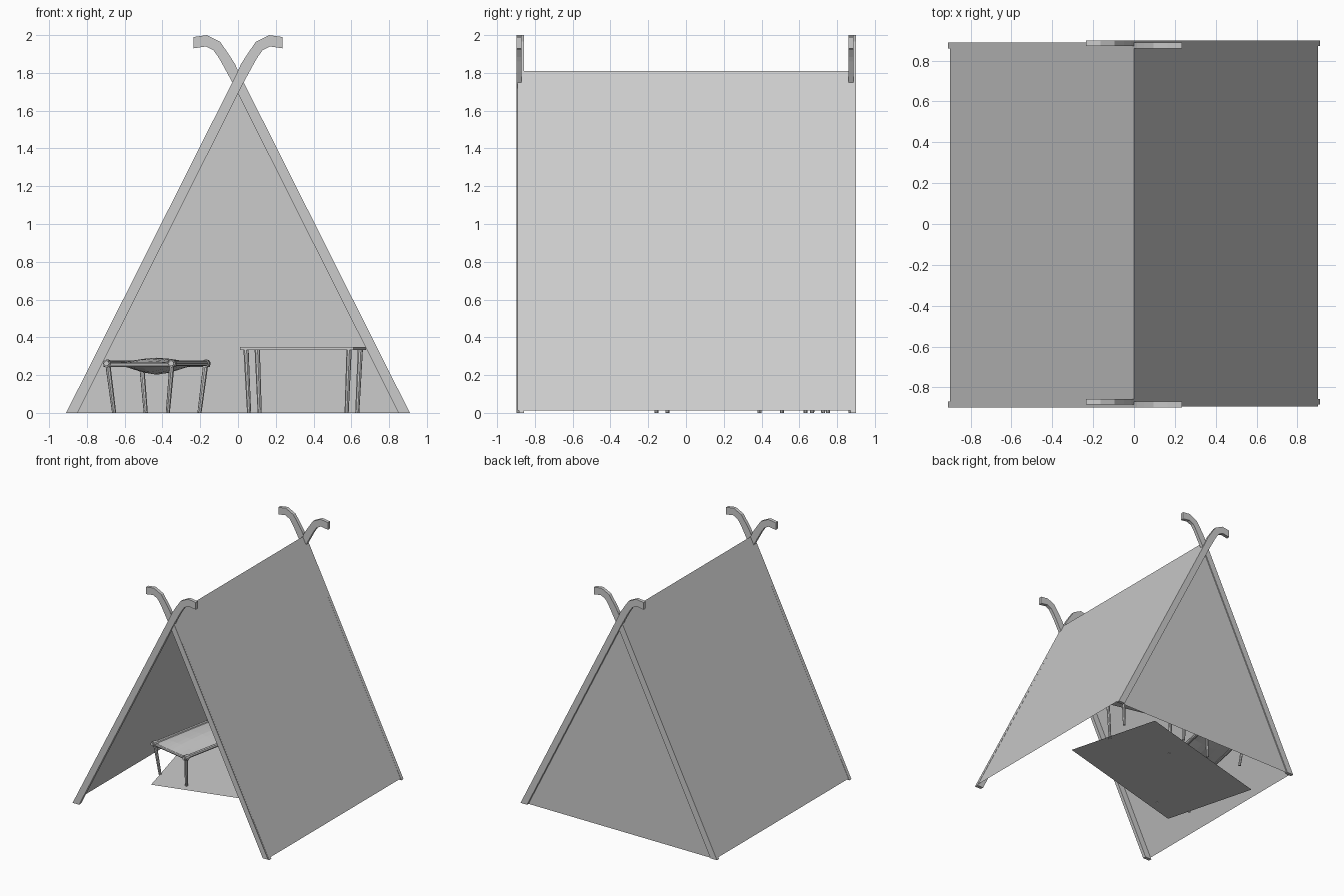
import bpy, math
from mathutils import Vector, Matrix

if "Cube" in bpy.data.objects:
    bpy.data.objects.remove(bpy.data.objects["Cube"])


def mesh(name, verts, faces, mat=None):
    me = bpy.data.meshes.new(name)
    me.from_pydata([tuple(v) for v in verts], [], faces)
    if mat:
        me.transform(mat)
    me.update()
    ob = bpy.data.objects.new(name, me)
    bpy.context.collection.objects.link(ob)
    return ob


def rod(name, a, b, r1, r2, mat, sides=8):
    a, b = Vector(a), Vector(b)
    q = (b - a).to_track_quat('Z', 'Y')
    verts = []
    for p, r in ((a, r1), (b, r2)):
        for i in range(sides):
            t = 2 * math.pi * i / sides
            verts.append(p + q @ Vector((r * math.cos(t), r * math.sin(t), 0)))
    faces = [(i, (i + 1) % sides, sides + (i + 1) % sides, sides + i) for i in range(sides)]
    faces += [tuple(reversed(range(sides))), tuple(range(sides, 2 * sides))]
    return mesh(name, verts, faces, mat)


def placed(x, y, degrees):
    return Matrix.Translation((x, y, 0)) @ Matrix.Rotation(math.radians(degrees), 4, 'Z')


# Crossed poles with curled tips: outer edge then inner edge, as a strip
outer = [(-.91, 0), (-.005, 1.80), (.035, 1.875), (.06, 1.92), (.095, 1.965), (.165, 2.0), (.235, 1.99)]
inner = [(-.85, 0), (.03, 1.75), (.09, 1.86), (.105, 1.885), (.13, 1.92), (.17, 1.94), (.235, 1.93)]
# left edge of the tip is the upper side of the curl
outer[1:4] = [(-.01, 1.79), (.015, 1.845), (.05, 1.90)]


def pole(name, side, y):
    n = len(outer)
    verts = [(-side * x, y + d, z) for d in (-.014, .014) for row in (outer, inner) for x, z in row]
    faces = []
    for i in range(n - 1):
        a, b, c, d = i, n + i, 2 * n + i, 3 * n + i
        faces += [(a, b, b + 1, a + 1), (c, c + 1, d + 1, d),
                  (a, a + 1, c + 1, c), (b, d, d + 1, b + 1)]
    faces += [(0, 2 * n, 3 * n, n), (n - 1, 2 * n - 1, 4 * n - 1, 3 * n - 1)]
    return mesh(name, verts, faces)


pole("front_left_pole", -1, -.871)
pole("front_right_pole", 1, -.884)
pole("back_left_pole", -1, .885)
pole("back_right_pole", 1, .874)
for ob in bpy.context.collection.objects:
    if "left" in ob.name:
        ob.data.transform(Matrix.Scale(-1, 4, (1, 0, 0)))
    else:
        ob.data.transform(Matrix.Scale(-1, 4, (1, 0, 0)))

# Canvas roof panels and back wall
y0, y1 = -.893, .886
mesh("roof_cloth", [(-.902, y0, .012), (-.902, y1, .012), (0, y0, 1.81), (0, y1, 1.81),
                    (.902, y0, .012), (.902, y1, .012)], [(0, 2, 3, 1), (2, 4, 5, 3)])
mesh("back_wall", [(-.895, .879, 0), (.895, .879, 0), (0, .879, 1.79)], [(0, 1, 2)])

# Floor mat
mesh("floor_mat", [(-.67, -.405, .004), (.67, -.405, .004), (.67, .405, .004), (-.67, .405, .004)],
     [(0, 1, 2, 3)], placed(-.06, .27, 15))

# Cot: rails, corner knobs, splayed legs
cot = placed(-.43, .285, -11.5)
W, L, Z = .175, .45, .262
for s in (-1, 1):
    rod("cot_side_rail", (s * W, -L - .03, Z), (s * W, L + .03, Z), .015, .015, cot)
    rod("cot_end_rail", (-W - .02, s * L, Z - .008), (W + .02, s * L, Z - .008), .012, .012, cot)
    for t in (-1, 1):
        rod("cot_leg", (s * (W - .03), t * (L - .03), 0), (s * W, t * L, Z + .012), .011, .014, cot)
        rod("cot_knob", (s * W, t * L - .02, Z), (s * W, t * L + .02, Z), .021, .021, cot)

# Cot cushion: domed top, deeper sagging underside
N = 8
for name, h in (("cot_cushion_top", .03), ("cot_canvas_sag", -.06)):
    verts = []
    for j in range(N + 1):
        for i in range(N + 1):
            u, v = 2 * i / N - 1, 2 * j / N - 1
            verts.append((u * W, v * L, Z + h * (1 - abs(u) ** 1.5) * (1 - v * v)))
    faces = [(k, k + 1, k + N + 2, k + N + 1)
             for j in range(N) for k in range(j * (N + 1), j * (N + 1) + N)]
    mesh(name, verts, faces, cot)

# Small table: thin board and four legs
table = placed(.345, .57, -13)
a, b = .308, .15
mesh("table_top", [(x, y, z) for z in (.332, .35) for x, y in ((-a, -b), (a, -b), (a, b), (-a, b))],
     [(3, 2, 1, 0), (4, 5, 6, 7), (0, 1, 5, 4), (1, 2, 6, 5), (2, 3, 7, 6), (3, 0, 4, 7)], table)
for s in (-1, 1):
    for t in (-1, 1):
        rod("table_leg", (s * .265, t * .125, 0), (s * .28, t * .132, .335), .011, .014, table)
